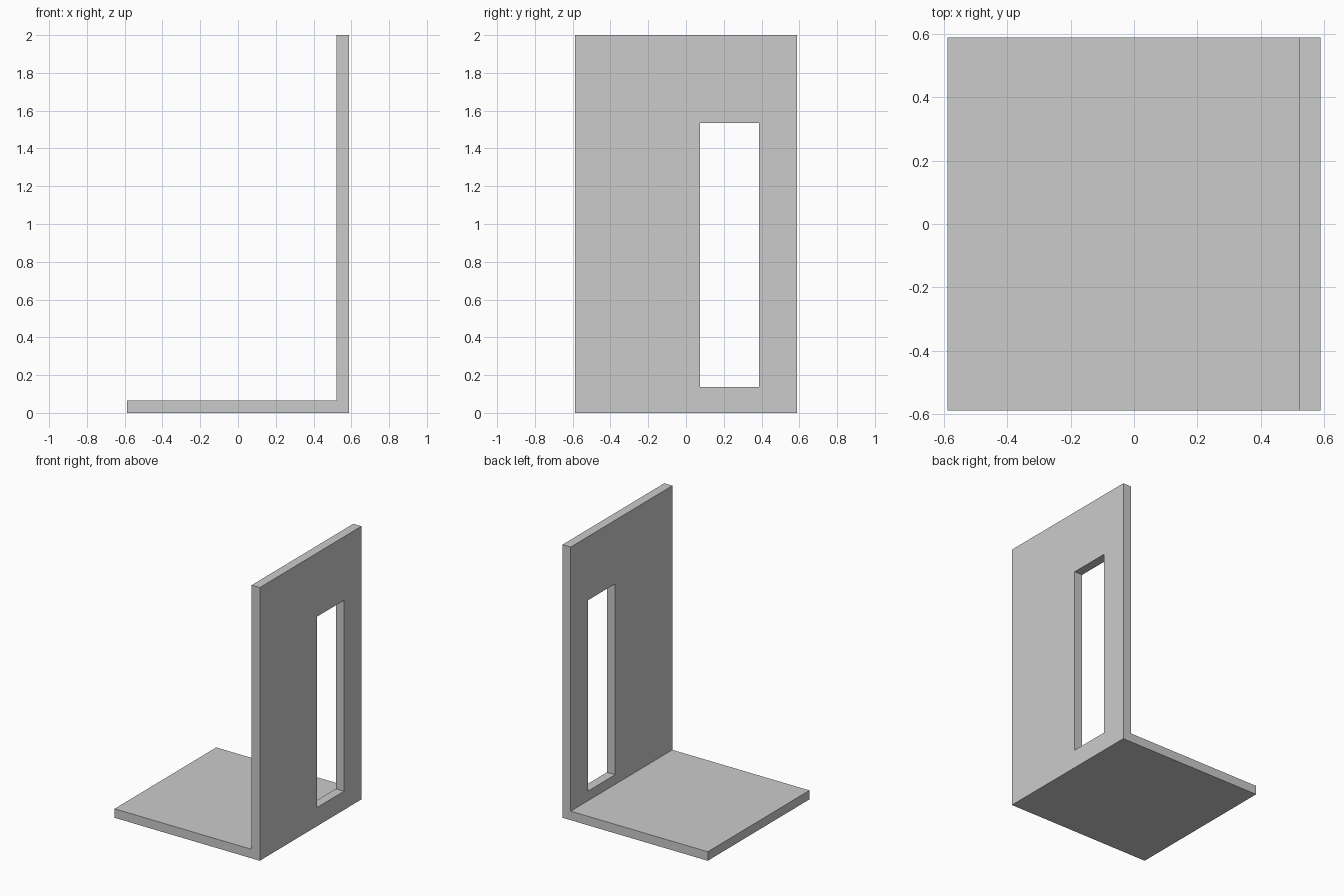
import bpy
import bmesh
from mathutils import Matrix, Vector

if "Cube" in bpy.data.objects:
    bpy.data.objects.remove(bpy.data.objects["Cube"])

HALF = 0.588     # half of the square footprint
INNER = 0.522    # inner face of the wall
FLOOR = 0.066    # floor thickness
HEIGHT = 2.0


def add_object(name, bm):
    bmesh.ops.recalc_face_normals(bm, faces=bm.faces)
    mesh = bpy.data.meshes.new(name)
    bm.to_mesh(mesh)
    bm.free()
    obj = bpy.data.objects.new(name, mesh)
    bpy.context.collection.objects.link(obj)
    return obj


# Floor and wall: one L profile extruded along y
profile = [(-HALF, 0), (HALF, 0), (HALF, HEIGHT),
           (INNER, HEIGHT), (INNER, FLOOR), (-HALF, FLOOR)]
bm = bmesh.new()
face = bm.faces.new([bm.verts.new((x, -HALF, z)) for x, z in profile])
geom = bmesh.ops.extrude_face_region(bm, geom=[face])["geom"]
bmesh.ops.translate(bm, vec=(0, 2 * HALF, 0),
                    verts=[g for g in geom if isinstance(g, bmesh.types.BMVert)])
panel = add_object("floor_and_wall", bm)

# Window opening: box cutter through the wall
low, high = Vector((0.4, 0.075, 0.137)), Vector((0.7, 0.386, 1.534))
bm = bmesh.new()
bmesh.ops.create_cube(bm, size=1, matrix=Matrix.LocRotScale(
    (low + high) / 2, None, high - low))
cutter = add_object("window_cutter", bm)
cutter.hide_render = True
cutter.display_type = 'WIRE'

cut = panel.modifiers.new("window_opening", 'BOOLEAN')
cut.operation = 'DIFFERENCE'
cut.solver = 'EXACT'
cut.object = cutter
